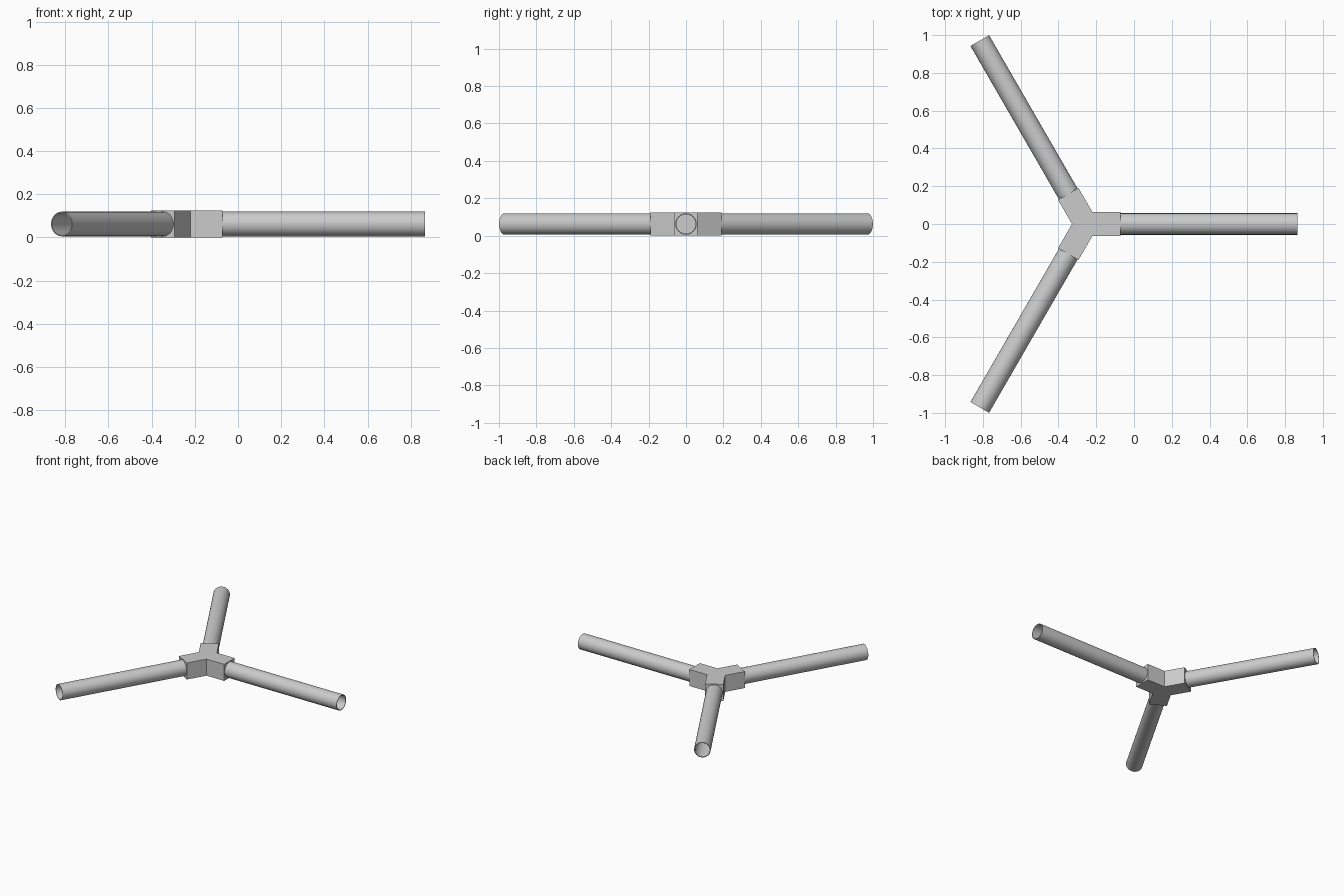
import bpy, bmesh, math
from mathutils import Matrix, Vector

cube = bpy.data.objects.get("Cube")
if cube:
    bpy.data.objects.remove(cube)

CENTRE = Vector((-0.256, 0, 0.0625))
ARM, HUB, HALF = 1.121, 0.184, 0.0625
R_OUT, R_IN = 0.057, 0.052

grey = bpy.data.materials.new("light_grey")
grey.use_nodes = True
colour = (0.6, 0.6, 0.6, 1)
grey.diffuse_color = colour
grey.node_tree.nodes["Principled BSDF"].inputs["Base Color"].default_value = colour


def add_object(name, bm):
    bmesh.ops.recalc_face_normals(bm, faces=bm.faces)
    mesh = bpy.data.meshes.new(name)
    bm.to_mesh(mesh)
    bm.free()
    mesh.materials.append(grey)
    obj = bpy.data.objects.new(name, mesh)
    bpy.context.collection.objects.link(obj)
    return obj


# Three-way hub: one Y outline, extruded
bm = bmesh.new()
outline = []
for i in range(3):
    turn = Matrix.Rotation(math.radians(120 * i), 3, "Z")
    inner = HALF / math.tan(math.radians(60))
    for x, y in ((HUB, -HALF), (HUB, HALF), (inner, HALF)):
        outline.append(bm.verts.new(CENTRE + turn @ Vector((x, y, -HALF))))
base = bm.faces.new(outline)
top = bmesh.ops.extrude_face_region(bm, geom=[base])["geom"]
bmesh.ops.translate(bm, vec=(0, 0, 2 * HALF),
                    verts=[v for v in top if isinstance(v, bmesh.types.BMVert)])
add_object("hub", bm)


# Hollow tubes: a wall section spun around the arm axis
def tube(name, angle):
    bm = bmesh.new()
    section = [(HUB, R_IN), (HUB, R_OUT), (ARM, R_OUT), (ARM, R_IN)]
    verts = [bm.verts.new((x, 0, r)) for x, r in section]
    edges = [bm.edges.new((verts[i], verts[(i + 1) % 4])) for i in range(4)]
    bmesh.ops.spin(bm, geom=verts + edges, axis=(1, 0, 0), cent=(0, 0, 0),
                   angle=math.tau, steps=48, use_merge=True)
    bmesh.ops.remove_doubles(bm, verts=bm.verts, dist=0.0001)
    bm.transform(Matrix.Translation(CENTRE) @ Matrix.Rotation(math.radians(angle), 4, "Z"))
    obj = add_object(name, bm)
    bpy.ops.object.select_all(action="DESELECT")
    obj.select_set(True)
    bpy.context.view_layer.objects.active = obj
    bpy.ops.object.shade_smooth_by_angle(angle=math.radians(35))


for name, angle in (("left_tube", 0), ("back_right_tube", 120), ("front_right_tube", 240)):
    tube(name, angle)
